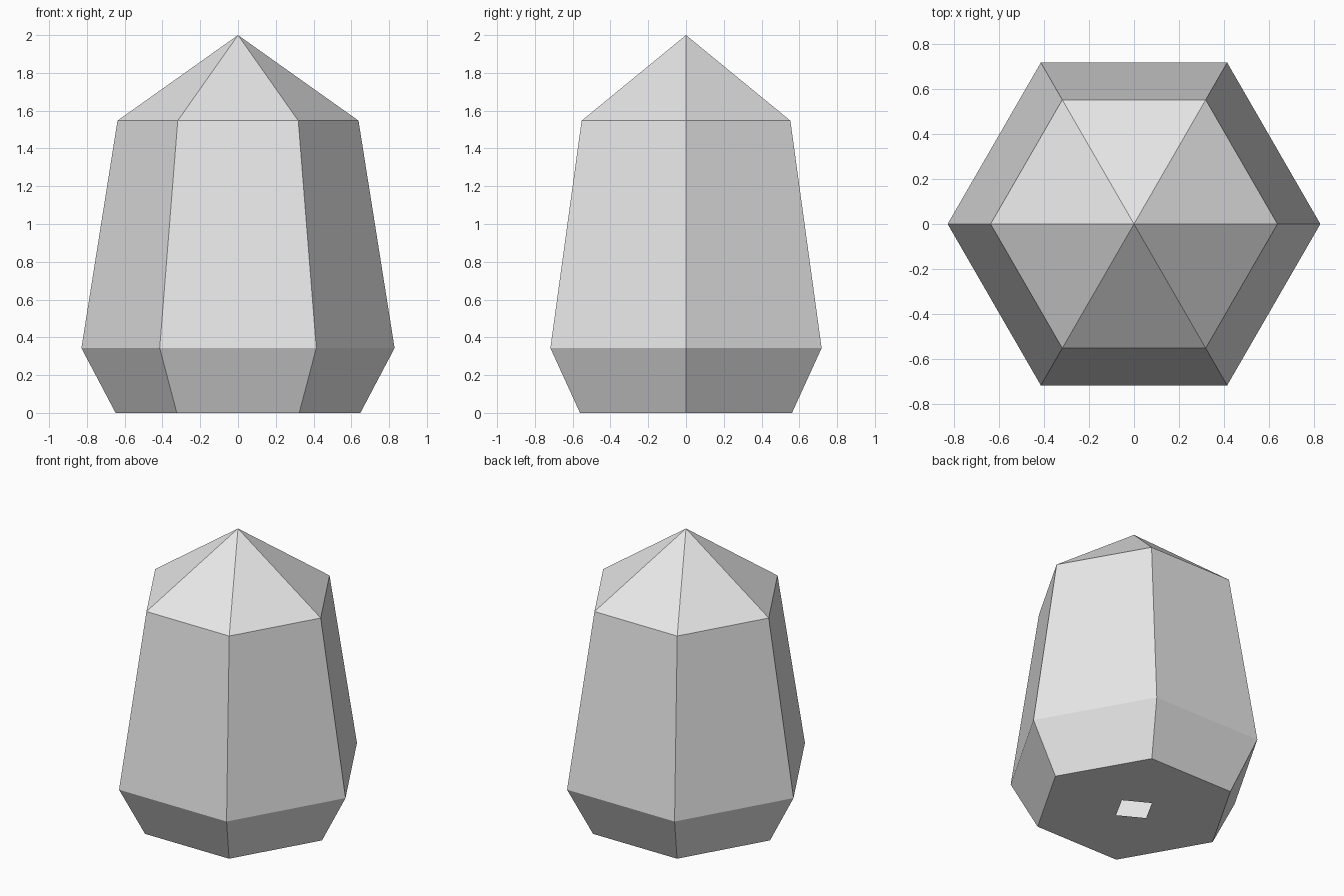
import bpy, bmesh, math

if "Cube" in bpy.data.objects:
    bpy.data.objects.remove(bpy.data.objects["Cube"], do_unlink=True)

SIDES = 6
RINGS = [(0.648, 0.0), (0.829, 0.343), (0.638, 1.547)]  # radius, height
APEX = 2.0

# Plain grey material
grey = bpy.data.materials.new("light grey")
grey.use_nodes = True
grey.diffuse_color = (0.8, 0.8, 0.8, 1)
grey.node_tree.nodes["Principled BSDF"].inputs["Base Color"].default_value = grey.diffuse_color

bm = bmesh.new()


def ring(radius, z, count, turn=0.0):
    """Return the vertices of a regular polygon at height z."""
    angles = [turn + math.tau * i / count for i in range(count)]
    return [bm.verts.new((radius * math.cos(a), radius * math.sin(a), z)) for a in angles]


def loop_edges(verts):
    """Return the closed loop of edges through the vertices."""
    result = []
    for a, b in zip(verts, verts[1:] + verts[:1]):
        result.append(bm.edges.get((a, b)) or bm.edges.new((a, b)))
    return result


# Tapered six-sided walls
loops = [ring(r, z, SIDES) for r, z in RINGS]
for low, high in zip(loops, loops[1:]):
    for i in range(SIDES):
        j = (i + 1) % SIDES
        bm.faces.new((low[i], low[j], high[j], high[i]))

# Pointed top
tip = bm.verts.new((0, 0, APEX))
for i in range(SIDES):
    bm.faces.new((loops[-1][i], loops[-1][(i + 1) % SIDES], tip))

# Flat underside with a small square opening into the hollow body
opening = ring(0.137, 0.0, 4, math.radians(16))
bmesh.ops.triangle_fill(bm, use_beauty=True, use_dissolve=False, normal=(0, 0, -1),
                        edges=loop_edges(loops[0]) + loop_edges(opening))

bmesh.ops.recalc_face_normals(bm, faces=bm.faces[:])
mesh = bpy.data.meshes.new("crystal_body")
bm.to_mesh(mesh)
bm.free()
mesh.materials.append(grey)
bpy.context.collection.objects.link(bpy.data.objects.new("crystal_body", mesh))
